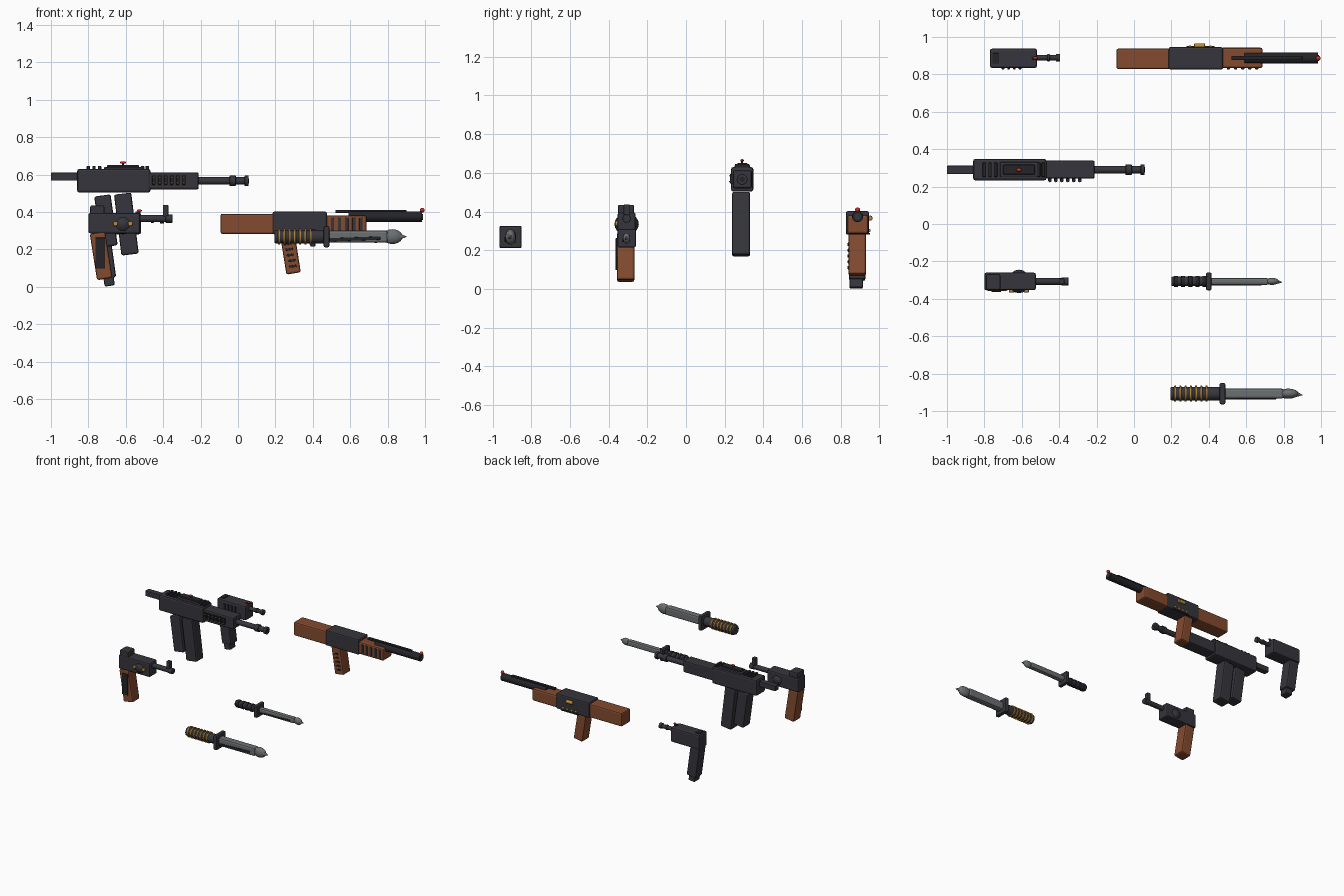
import bpy
import math
from mathutils import Vector

cube = bpy.data.objects.get("Cube")
if cube:
    bpy.data.objects.remove(cube, do_unlink=True)


def material(name, rgb):
    m = bpy.data.materials.new(name)
    m.use_nodes = True
    m.diffuse_color = (*rgb, 1)
    m.node_tree.nodes["Principled BSDF"].inputs["Base Color"].default_value = (*rgb, 1)
    return m


DARK = material("gunmetal", (0.037, 0.036, 0.045))
BLACK = material("black_metal", (0.018, 0.018, 0.022))
WOOD = material("brown_wood", (0.23, 0.07, 0.028))
STEEL = material("grey_steel", (0.15, 0.16, 0.165))
BRASS = material("brass", (0.5, 0.26, 0.04))
RED = material("red", (0.6, 0.025, 0.015))


def finish(name, mat, bevel=0, smooth=False):
    o = bpy.context.object
    o.name = name
    o.data.materials.append(mat)
    bpy.ops.object.transform_apply(location=False, rotation=False, scale=True)
    if bevel:
        b = o.modifiers.new("Bevel", "BEVEL")
        b.width = bevel
        b.segments = 2
        b.limit_method = "ANGLE"
    if smooth:
        bpy.ops.object.shade_smooth_by_angle(angle=math.radians(40))
    return o


def box(name, mat, xs, ys, zs, bevel=0.01, tilt=0):
    """Bevelled box from its x, y and z ranges, tilted about y in degrees."""
    spans = (xs, ys, zs)
    bpy.ops.mesh.primitive_cube_add(size=1, location=[sum(s) / 2 for s in spans],
                                    rotation=(0, math.radians(tilt), 0))
    bpy.context.object.scale = [abs(s[1] - s[0]) for s in spans]
    return finish(name, mat, bevel)


def block(name, mat, x, y, z, w, d, h, bevel=0.01, tilt=0):
    """Bevelled box from its centre and size."""
    return box(name, mat, (x - w / 2, x + w / 2), (y - d / 2, y + d / 2),
               (z - h / 2, z + h / 2), bevel, tilt)


def rod(name, mat, start, end, r, r2=None, bevel=0.003, sides=16):
    """Cylinder or cone between two points."""
    a, b = Vector(start), Vector(end)
    bpy.ops.mesh.primitive_cone_add(vertices=sides, radius1=r, radius2=r if r2 is None else r2,
                                    depth=(b - a).length, location=(a + b) / 2,
                                    rotation=(b - a).to_track_quat("Z", "Y").to_euler())
    return finish(name, mat, bevel, True)


def xrod(name, mat, x0, x1, y, z, r, r2=None, **kw):
    return rod(name, mat, (x0, y, z), (x1, y, z), r, r2, **kw)


def ball(name, mat, loc, size):
    bpy.ops.mesh.primitive_uv_sphere_add(segments=16, ring_count=10, radius=1, location=loc)
    bpy.context.object.scale = size
    return finish(name, mat, 0, True)


# Long gun with two downward magazines
Y = 0.29
box("rifle_stock_bar", DARK, (-1, -0.85), (0.267, 0.312), (0.567, 0.61), 0.005)
box("rifle_body", DARK, (-0.86, -0.468), (0.233, 0.348), (0.503, 0.63), 0.012)
box("rifle_handguard", DARK, (-0.48, -0.21), (0.242, 0.34), (0.52, 0.612), 0.01)
xrod("rifle_barrel", DARK, -0.22, 0.045, Y, 0.566, 0.02)
xrod("rifle_barrel_ring", DARK, -0.045, -0.012, Y, 0.566, 0.028)
xrod("rifle_muzzle", DARK, 0.035, 0.057, Y, 0.566, 0.028)
xrod("rifle_bore", BLACK, 0.05, 0.059, Y, 0.566, 0.014, bevel=0)
block("rifle_rear_magazine", DARK, -0.706, Y - 0.005, 0.352, 0.088, 0.09, 0.275, 0.01, -8)
block("rifle_front_magazine", DARK, -0.597, Y - 0.005, 0.335, 0.093, 0.093, 0.328, 0.01, -7)
box("rifle_top_cover", DARK, (-0.717, -0.508), (0.25, 0.332), (0.62, 0.641), 0.008)
box("rifle_sight_base", BLACK, (-0.70, -0.53), (0.265, 0.317), (0.635, 0.652), 0.005)
ball("rifle_red_sight", RED, (-0.615, Y, 0.664), (0.016, 0.009, 0.007))
rod("rifle_sight_post", BLACK, (-0.615, Y, 0.645), (-0.615, Y, 0.662), 0.005, bevel=0)
for x in (-0.80, -0.77, -0.74, -0.51, -0.485):
    block("rifle_top_slat", BLACK, x, Y, 0.635, 0.018, 0.075, 0.022, 0.003)
for i in range(6):
    x = -0.45 + i * 0.032
    block("rifle_handguard_rib", BLACK, x, 0.238, 0.57, 0.018, 0.022, 0.05, 0.003)
    for z in (0.585, 0.555):
        ball("rifle_stud", BRASS, (x, 0.227, z), (0.006, 0.004, 0.004))

# Front pistol with wooden grip
Y = -0.307
box("pistol_body", DARK, (-0.80, -0.525), (-0.354, -0.26), (0.285, 0.395), 0.01)
xrod("pistol_barrel", DARK, -0.54, -0.36, Y, 0.364, 0.019)
xrod("pistol_muzzle", DARK, -0.388, -0.35, Y, 0.364, 0.022)
box("pistol_front_sight", DARK, (-0.402, -0.372), (Y - 0.015, Y + 0.015), (0.375, 0.437), 0.004)
box("pistol_rear_sight", DARK, (-0.79, -0.715), (-0.352, -0.268), (0.385, 0.435), 0.008)
ball("pistol_drum", DARK, (-0.615, Y, 0.335), (0.058, 0.063, 0.055))
block("pistol_grip", WOOD, -0.732, Y - 0.005, 0.165, 0.083, 0.09, 0.25, 0.01, -9)
block("pistol_grip_plate", BLACK, -0.737, -0.359, 0.18, 0.052, 0.009, 0.165, 0.002)
for x in (-0.655, -0.575):
    rod("pistol_screw", BRASS, (x, -0.35, 0.337), (x, -0.366, 0.337), 0.013)

# Rear dark pistol
Y = 0.885
box("dark_pistol_body", DARK, (-0.77, -0.518), (0.834, 0.938), (0.28, 0.395), 0.012)
box("dark_pistol_rear_plate", BLACK, (-0.757, -0.722), (0.857, 0.913), (0.385, 0.402), 0.003)
xrod("dark_pistol_barrel", DARK, -0.53, -0.40, Y + 0.004, 0.36, 0.015)
xrod("dark_pistol_collar", DARK, -0.465, -0.45, Y + 0.004, 0.36, 0.019)
xrod("dark_pistol_muzzle", DARK, -0.418, -0.395, Y + 0.004, 0.36, 0.021)
ball("dark_pistol_red_sight", RED, (-0.527, Y + 0.003, 0.407), (0.013, 0.008, 0.007))
block("dark_pistol_sight_base", BLACK, -0.535, Y + 0.003, 0.396, 0.025, 0.015, 0.015, 0.002)
block("dark_pistol_grip", DARK, -0.71, Y, 0.175, 0.082, 0.085, 0.26, 0.01, -8)
block("dark_pistol_magazine_base", DARK, -0.69, Y - 0.005, 0.034, 0.055, 0.07, 0.06, 0.008, -8)
for i in range(4):
    block("dark_pistol_rib", BLACK, -0.70 + i * 0.03, 0.834, 0.34, 0.015, 0.014, 0.06, 0.003)

# Wooden long gun
box("shotgun_stock", WOOD, (-0.094, 0.195), (0.828, 0.938), (0.283, 0.39), 0.01)
box("shotgun_receiver", DARK, (0.185, 0.476), (0.826, 0.946), (0.28, 0.402), 0.01)
box("shotgun_forend", WOOD, (0.465, 0.688), (0.833, 0.943), (0.285, 0.382), 0.012)
xrod("shotgun_barrel", BLACK, 0.59, 0.985, 0.887, 0.374, 0.029)
xrod("shotgun_bore", DARK, 0.98, 0.988, 0.887, 0.374, 0.016, bevel=0)
box("shotgun_top_rail", BLACK, (0.52, 0.90), (0.877, 0.898), (0.395, 0.411), 0.003)
ball("shotgun_red_bead", RED, (0.985, 0.887, 0.409), (0.013, 0.013, 0.012))
block("shotgun_grip", WOOD, 0.28, Y, 0.18, 0.078, 0.09, 0.22, 0.01, -9)
for i in range(5):
    block("shotgun_forend_rib", DARK, 0.505 + i * 0.038, 0.834, 0.335, 0.018, 0.014, 0.07, 0.003)
    block("shotgun_grip_rib", BLACK, 0.266 + i * 0.007, Y - 0.045, 0.23 - i * 0.03,
          0.04, 0.008, 0.012, 0.002, -9)
rod("shotgun_shell", BRASS, (0.322, 0.952, 0.366), (0.38, 0.952, 0.366), 0.013)
for i in range(4):
    ball("shotgun_side_stud", BRASS, (0.30 + i * 0.037, 0.948, 0.303), (0.009, 0.006, 0.008))
box("shotgun_side_lip", BLACK, (0.28, 0.43), (0.935, 0.952), (0.28, 0.29), 0.002)


def knife(name, y, z, x0, xg, xb, tip, r, guard, ring_mat, rings, spacing):
    """Knife with ringed handle, square guard, grooved blade and pointed tip."""
    xrod(name + "_handle", DARK, x0, xg, y, z, r, bevel=0.006)
    for i in range(rings):
        x = x0 + 0.025 + i * spacing
        thick = 0.005 if ring_mat == BRASS else 0.011
        xrod(name + "_handle_ring", ring_mat, x - thick, x + thick, y, z, r * 1.2, bevel=0.002)
    block(name + "_guard", DARK, xg, y, z, 0.03, guard, guard, 0.008)
    length = xb - xg
    block(name + "_blade", STEEL, (xg + xb) / 2, y, z, length, r * 1.5, r * 1.8, 0.012)
    box(name + "_blade_groove", BLACK, (xg, xb - length * 0.12),
        (y - r * 0.85, y - r * 0.6), (z - r * 0.6, z - r * 0.1), 0.002, -2)
    ball(name + "_tip", STEEL, (xb + (tip - xb) * 0.25, y, z),
         ((tip - xb) * 0.55, r * 0.75, r * 1.1))
    rod(name + "_point", STEEL, (xb + (tip - xb) * 0.4, y, z), (tip, y - r * 0.2, z),
        r * 0.7, 0.002, bevel=0)


knife("large_knife", -0.907, 0.268, 0.195, 0.473, 0.80, 0.90, 0.036, 0.115, BRASS, 7, 0.028)
knife("small_knife", -0.307, 0.262, 0.20, 0.40, 0.72, 0.79, 0.025, 0.095, BLACK, 5, 0.038)
